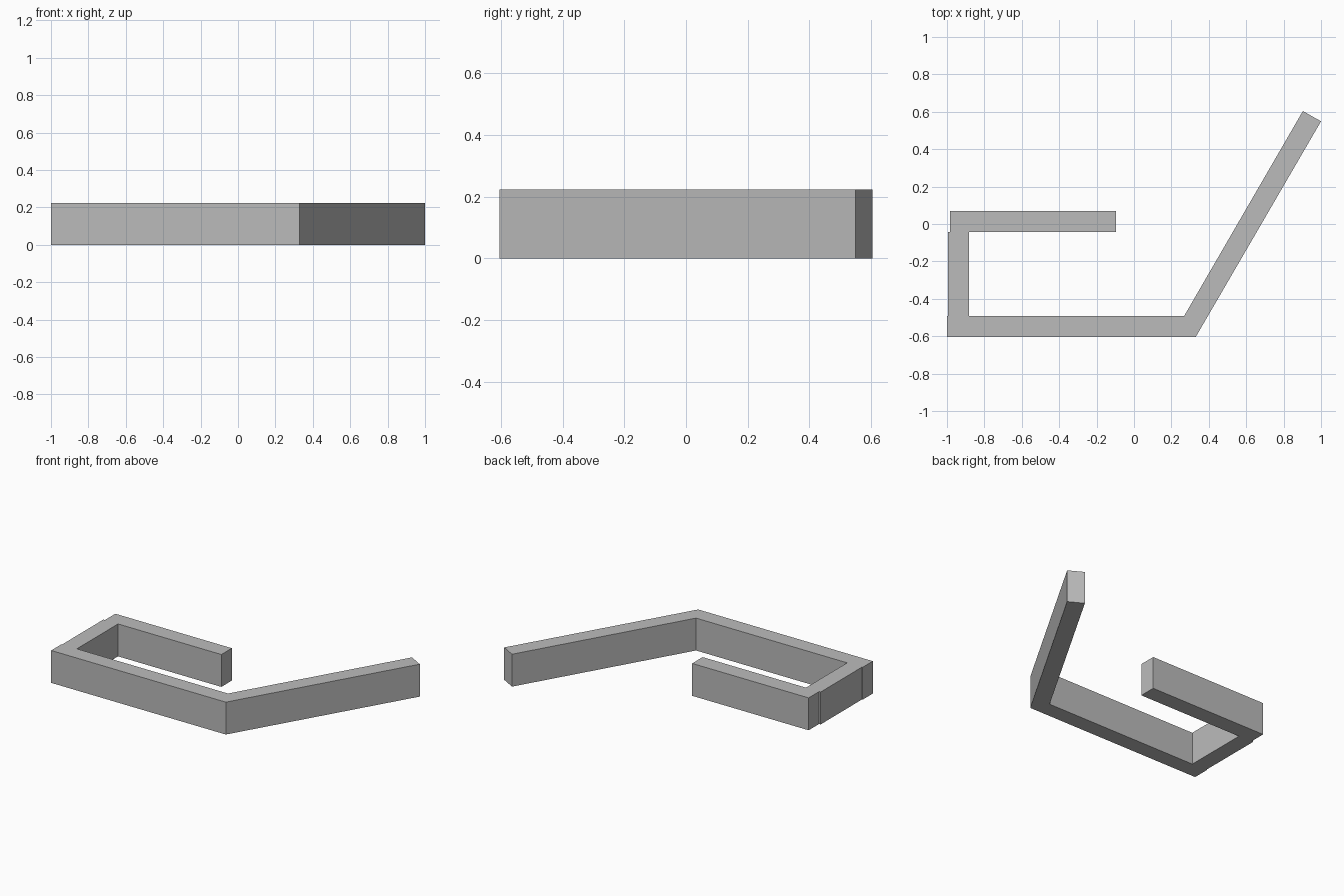
import bpy
import bmesh

cube = bpy.data.objects.get("Cube")
if cube:
    bpy.data.objects.remove(cube, do_unlink=True)

HEIGHT = 0.223

# Single plain grey
grey = bpy.data.materials.new("grey")
grey.use_nodes = True
colour = (0.5, 0.5, 0.5, 1)
grey.diffuse_color = colour
grey.node_tree.nodes["Principled BSDF"].inputs["Base Color"].default_value = colour


def wall(name, outline):
    """Extrude a counter-clockwise floor outline up to the wall height."""
    bm = bmesh.new()
    base = bm.faces.new([bm.verts.new((x, y, 0)) for x, y in outline])
    top = bmesh.ops.extrude_face_region(bm, geom=[base], use_keep_orig=True)
    verts = [g for g in top["geom"] if isinstance(g, bmesh.types.BMVert)]
    bmesh.ops.translate(bm, verts=verts, vec=(0, 0, HEIGHT))
    bmesh.ops.recalc_face_normals(bm, faces=bm.faces)
    mesh = bpy.data.meshes.new(name)
    bm.to_mesh(mesh)
    bm.free()
    mesh.materials.append(grey)
    obj = bpy.data.objects.new(name, mesh)
    bpy.context.collection.objects.link(obj)
    return obj


def rect(x0, x1, y0, y1):
    return [(x0, y0), (x1, y0), (x1, y1), (x0, y1)]


# Long front wall with its mitred, angled wing
wall("front_wall_and_angled_wing", [
    (-1.0, -0.604), (0.33, -0.604), (1.0, 0.549),
    (0.903, 0.604), (0.268, -0.492), (-1.0, -0.492)])

# Short connecting wall on the right side
wall("right_wall", rect(-0.995, -0.883, -0.492, -0.044))

# Back wall, slightly stepped in from the connecting wall
wall("back_wall", rect(-0.983, -0.096, -0.044, 0.07))
